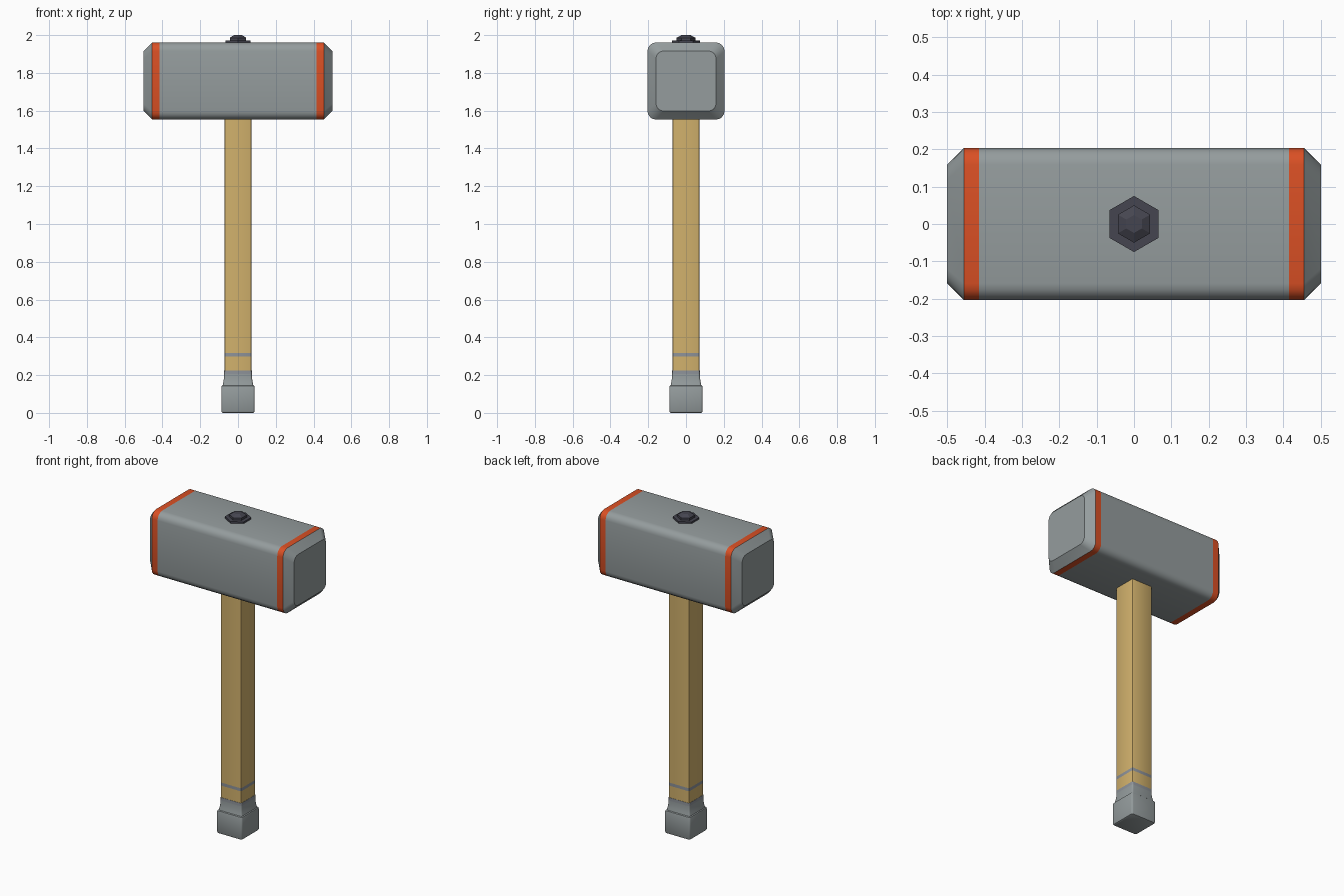
import bpy, bmesh, math

if "Cube" in bpy.data.objects:
    bpy.data.objects.remove(bpy.data.objects["Cube"])


def material(name, rgb):
    m = bpy.data.materials.new(name)
    m.diffuse_color = (*rgb, 1)
    m.use_nodes = True
    m.node_tree.nodes["Principled BSDF"].inputs["Base Color"].default_value = m.diffuse_color
    return m


STEEL = material("grey steel", (0.30, 0.335, 0.34))
ORANGE = material("orange paint", (0.70, 0.08, 0.018))
WOOD = material("tan wood", (0.64, 0.44, 0.15))
BAND = material("blue grey band", (0.27, 0.29, 0.32))
DARK = material("dark iron", (0.06, 0.06, 0.08))


def rounded_square(half, radius, segs):
    """Outline points of a square with rounded corners."""
    pts = []
    for q in range(4):
        mid = math.pi / 4 + q * math.pi / 2
        cx = math.copysign(half - radius, math.cos(mid))
        cy = math.copysign(half - radius, math.sin(mid))
        for i in range(segs + 1):
            a = q * math.pi / 2 + i * math.pi / 2 / segs
            pts.append((cx + radius * math.cos(a), cy + radius * math.sin(a)))
    return pts


def hexagon(radius):
    """Hexagon with its points along y."""
    return [(radius * math.sin(k * math.pi / 3), radius * math.cos(k * math.pi / 3))
            for k in range(6)]


def loft(name, sections, place, mats, pick=lambda c: 0, smooth=True):
    """Skin a list of (position, outline) into a capped solid."""
    bm = bmesh.new()
    rings = [[bm.verts.new(place(t, u, v)) for u, v in outline] for t, outline in sections]
    n = len(rings[0])
    for a, b in zip(rings, rings[1:]):
        for i in range(n):
            j = (i + 1) % n
            bm.faces.new((a[i], a[j], b[j], b[i]))
    bm.faces.new(rings[0])
    bm.faces.new(rings[-1])
    bmesh.ops.recalc_face_normals(bm, faces=bm.faces[:])
    for f in bm.faces:
        f.material_index = pick(f.calc_center_bounds())
    me = bpy.data.meshes.new(name)
    bm.to_mesh(me)
    bm.free()
    for m in mats:
        me.materials.append(m)
    ob = bpy.data.objects.new(name, me)
    bpy.context.collection.objects.link(ob)
    if smooth:
        bpy.ops.object.select_all(action='DESELECT')
        ob.select_set(True)
        bpy.context.view_layer.objects.active = ob
        bpy.ops.object.shade_smooth_by_angle(angle=math.radians(30))
    return ob


def upright(t, u, v):
    return (u, v, t)


# Hammer head: rounded square along x, chamfered ends, orange stripes
def along_x(t, u, v):
    return (t, u, 1.757 + v)


ends = [(0.5, 0.159, 0.04), (0.455, 0.204, 0.045), (0.415, 0.204, 0.045)]
profile = [(-x, h, r) for x, h, r in ends] + ends[::-1]
loft("hammer_head", [(x, rounded_square(h, r, 4)) for x, h, r in profile], along_x,
     [STEEL, ORANGE], lambda c: 1 if 0.415 < abs(c.x) < 0.455 else 0)

# Wooden handle with a painted ring
loft("handle", [(z, rounded_square(0.072, 0.008, 2)) for z in (0.2, 0.298, 0.317, 1.58)],
     upright, [WOOD, BAND], lambda c: 1 if 0.298 < c.z < 0.317 else 0)

# Pommel: flared collar above a bevelled block
pommel = [(0, 0.080), (0.003, 0.085), (0.010, 0.088), (0.135, 0.088), (0.142, 0.086),
          (0.146, 0.081), (0.165, 0.077), (0.185, 0.0745), (0.205, 0.0735), (0.224, 0.0735)]
loft("pommel", [(z, rounded_square(h, 0.010, 3)) for z, h in pommel], upright,
     [STEEL, BAND], lambda c: 1 if 0.205 < c.z < 0.224 else 0)

# Hexagonal washer and bolt on top of the head
loft("washer", [(1.95, hexagon(0.075)), (1.972, hexagon(0.075))], upright, [DARK], smooth=False)
loft("bolt", [(1.965, hexagon(0.05)), (1.986, hexagon(0.05)), (2.0, hexagon(0.024))],
     upright, [DARK], smooth=False)
